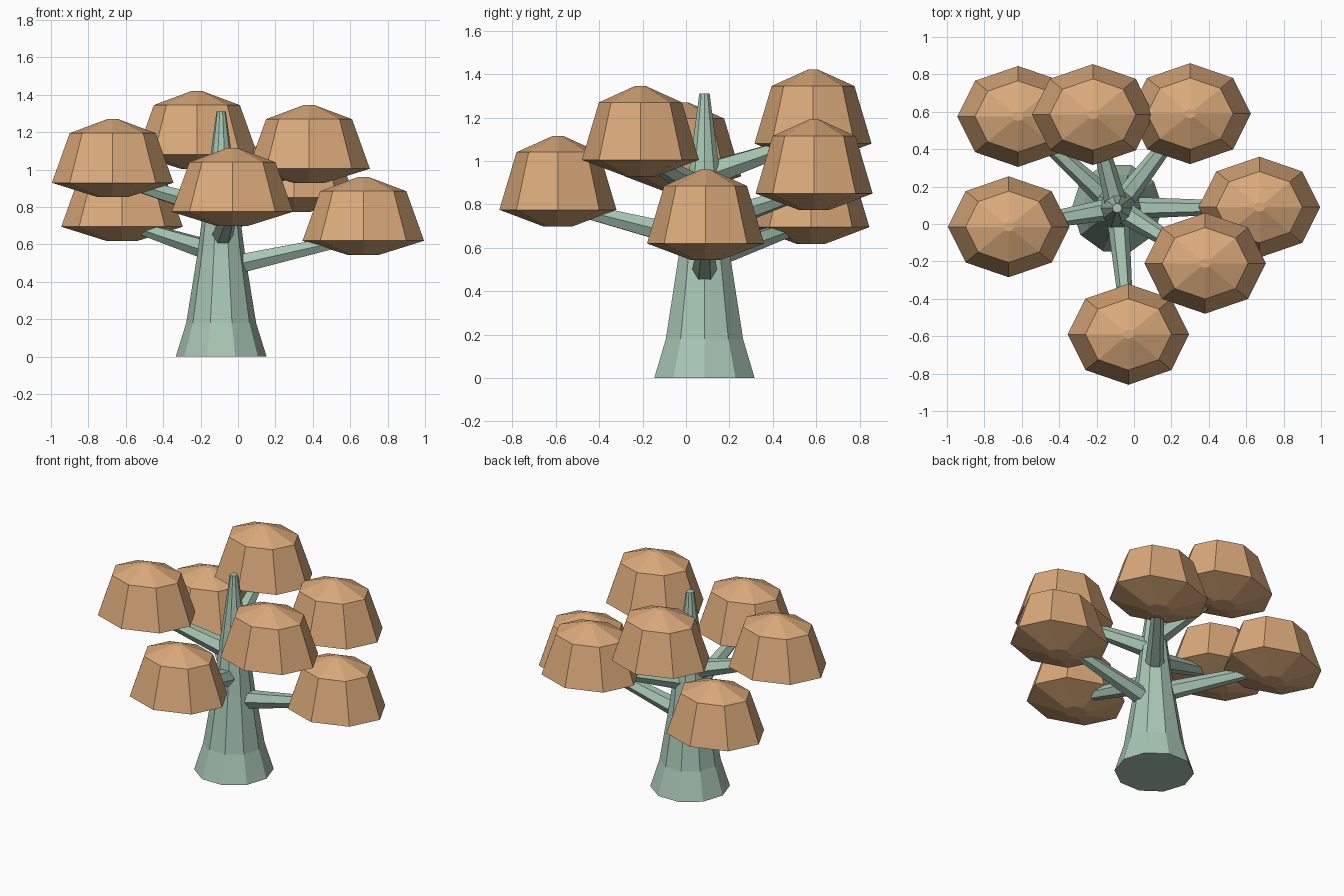
import bpy
import bmesh
from math import cos, sin, tau
from mathutils import Vector

if "Cube" in bpy.data.objects:
    bpy.data.objects.remove(bpy.data.objects["Cube"], do_unlink=True)


def make_material(name, color):
    mat = bpy.data.materials.new(name)
    mat.use_nodes = True
    mat.diffuse_color = (*color, 1)
    mat.node_tree.nodes["Principled BSDF"].inputs["Base Color"].default_value = (*color, 1)
    return mat


def loft(name, rings, sides, mat, u=Vector((1, 0, 0)), v=Vector((0, 1, 0))):
    """Flat-shaded solid through polygon rings given as (centre, radius)."""
    bm = bmesh.new()
    loops = []
    for centre, radius in rings:
        angles = [tau * i / sides for i in range(sides)]
        loops.append([bm.verts.new(centre + (u * cos(a) + v * sin(a)) * radius) for a in angles])
    for low, high in zip(loops, loops[1:]):
        for i in range(sides):
            j = (i + 1) % sides
            bm.faces.new((low[i], low[j], high[j], high[i]))
    bm.faces.new(loops[0][::-1])
    bm.faces.new(loops[-1])
    bmesh.ops.recalc_face_normals(bm, faces=bm.faces)
    mesh = bpy.data.meshes.new(name)
    bm.to_mesh(mesh)
    bm.free()
    mesh.materials.append(mat)
    obj = bpy.data.objects.new(name, mesh)
    bpy.context.collection.objects.link(obj)
    return obj


bark = make_material("pale green bark", (0.39, 0.565, 0.456))
leaves = make_material("tan leaves", (0.70, 0.40, 0.195))

# Flared, tapering trunk
trunk_x, trunk_y = -0.09, 0.085
trunk_profile = [(0, 0.243), (0.18, 0.187), (0.55, 0.127), (0.95, 0.075), (1.31, 0.025)]
loft("trunk", [(Vector((trunk_x, trunk_y, z)), r) for z, r in trunk_profile], 10, bark)

# Leaf clumps: x, y and height of the widest rim
clumps = {
    "back_right": (-0.62, 0.575, 0.695),
    "back_top": (-0.22, 0.585, 1.08),
    "back_left": (0.30, 0.59, 0.85),
    "left": (0.67, 0.09, 0.62),
    "front_left": (0.38, -0.21, 1.005),
    "front": (-0.03, -0.59, 0.775),
    "right": (-0.67, -0.015, 0.93),
}
clump_profile = [(-0.077, 0.08), (0, 0.325), (0.265, 0.23), (0.34, 0.03)]
squash = Vector((0, 0.83, 0))

for place, (x, y, rim) in clumps.items():
    rings = [(Vector((x, y, rim + dz)), r) for dz, r in clump_profile]
    loft(f"leaf_clump_{place}", rings, 8, leaves, v=squash)

    # Six-sided branch rising from the trunk core into the clump
    start = Vector((trunk_x, trunk_y, rim - 0.145))
    end = Vector((x, y, rim + 0.025))
    along = (end - start).normalized()
    side = along.cross(Vector((0, 0, 1))).normalized()
    loft(f"branch_{place}", [(start, 0.062), (end, 0.03)], 6, bark, u=side, v=side.cross(along))
